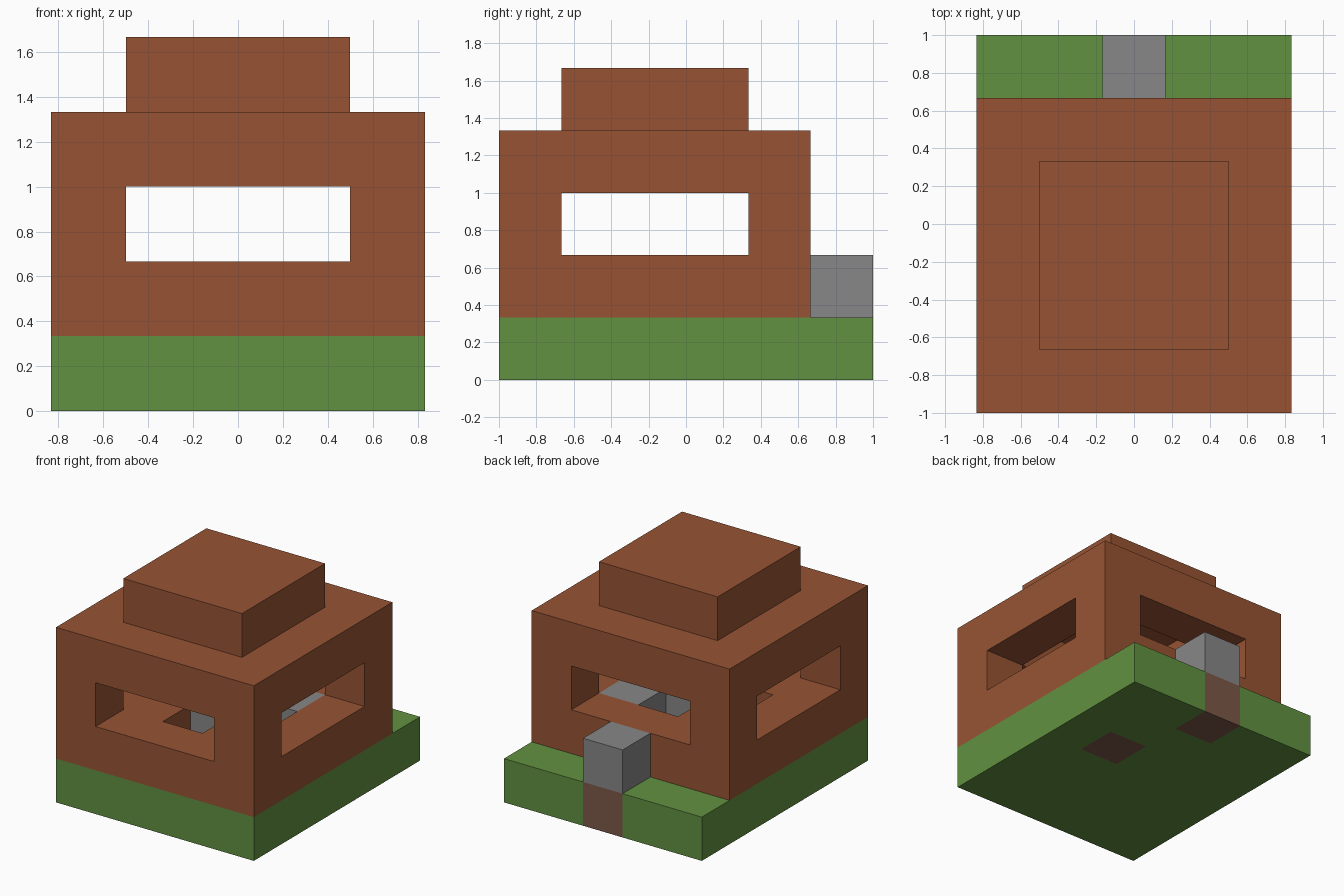
import bpy, bmesh
from mathutils import Vector

U = 1 / 3  # one building block

cube = bpy.data.objects.get("Cube")
if cube:
    bpy.data.objects.remove(cube, do_unlink=True)


def linear(c):
    c /= 255
    return c / 12.92 if c <= 0.04045 else ((c + 0.055) / 1.055) ** 2.4


def material(name, *rgb):
    col = [linear(c) for c in rgb] + [1]
    m = bpy.data.materials.new(name)
    m.use_nodes = True
    m.diffuse_color = col
    m.node_tree.nodes["Principled BSDF"].inputs["Base Color"].default_value = col
    return m


clay = material("clay brown", 151, 84, 52)
grass = material("grass green", 98, 145, 65)
stone = material("stone grey", 136, 135, 135)
dirt = material("dirt brown", 124, 88, 72)


def box(name, lo, hi, *mats):
    """Box between two corners given in blocks, from the left-front-bottom of the plot."""
    a, b = [Vector(((p[0] - 2.5) * U, (p[1] - 3) * U, p[2] * U)) for p in (lo, hi)]
    bm = bmesh.new()
    bmesh.ops.create_cube(bm, size=1)
    for v in bm.verts:
        v.co = (a + b) / 2 + v.co * (b - a)
    me = bpy.data.meshes.new(name)
    bm.to_mesh(me)
    bm.free()
    ob = bpy.data.objects.new(name, me)
    bpy.context.collection.objects.link(ob)
    for m in mats:
        me.materials.append(m)
    return ob


def cut(target, lo, hi):
    cutter = box("cutter", lo, hi, clay)
    cutter.hide_render = True
    mod = target.modifiers.new("cut", "BOOLEAN")
    mod.operation, mod.solver, mod.object = "DIFFERENCE", "EXACT", cutter
    bpy.context.view_layer.objects.active = target
    bpy.ops.object.modifier_apply(modifier=mod.name)
    bpy.data.objects.remove(cutter, do_unlink=True)


# Grass slab, divided so that two blocks can be dirt
ground = box("ground", (0, 0, 0), (5, 6, 1), grass, dirt)
bm = bmesh.new()
bm.from_mesh(ground.data)
for axis, cells in ((0, (2, 3, 4)), (1, (3, 4, 5))):
    for c in cells:
        no = Vector((axis == 0, axis == 1, 0))
        co = no * (c - (2.5, 3)[axis]) * U
        bmesh.ops.bisect_plane(bm, geom=bm.verts[:] + bm.edges[:] + bm.faces[:],
                               plane_co=co, plane_no=no)
for f in bm.faces:
    p = f.calc_center_median() / U + Vector((2.5, 3, 0))
    under_step = 2 < p.x < 3 and p.y > 5
    under_corner = 3 < p.x < 4 and 3 < p.y < 4
    f.material_index = int(under_step or under_corner)
bm.to_mesh(ground.data)
bm.free()

# Hut walls, hollowed out, with a window through each side
walls = box("walls", (0, 0, 1), (5, 5, 4), clay)
cut(walls, (1, 1, 0.5), (4, 4, 4.5))
cut(walls, (-0.5, 1, 2), (5.5, 4, 3))
cut(walls, (1, -0.5, 2), (4, 5.5, 3))

# Roof block closing the room
box("roof_cap", (1, 1, 4), (4, 4, 5), clay)

# Corner blocks inside the room, one of them stone
for x, y in ((1, 1), (3, 1), (1, 3), (3, 3)):
    is_stone = x == y == 3
    box("stone_corner" if is_stone else "corner_block", (x, y, 1), (x + 1, y + 1, 2),
        stone if is_stone else clay)

# Stone pillar in the middle of the room and the step behind the hut
box("stone_pillar", (2, 2, 1), (3, 3, 2), stone)
box("back_step", (2, 5, 1), (3, 6, 2), stone)
